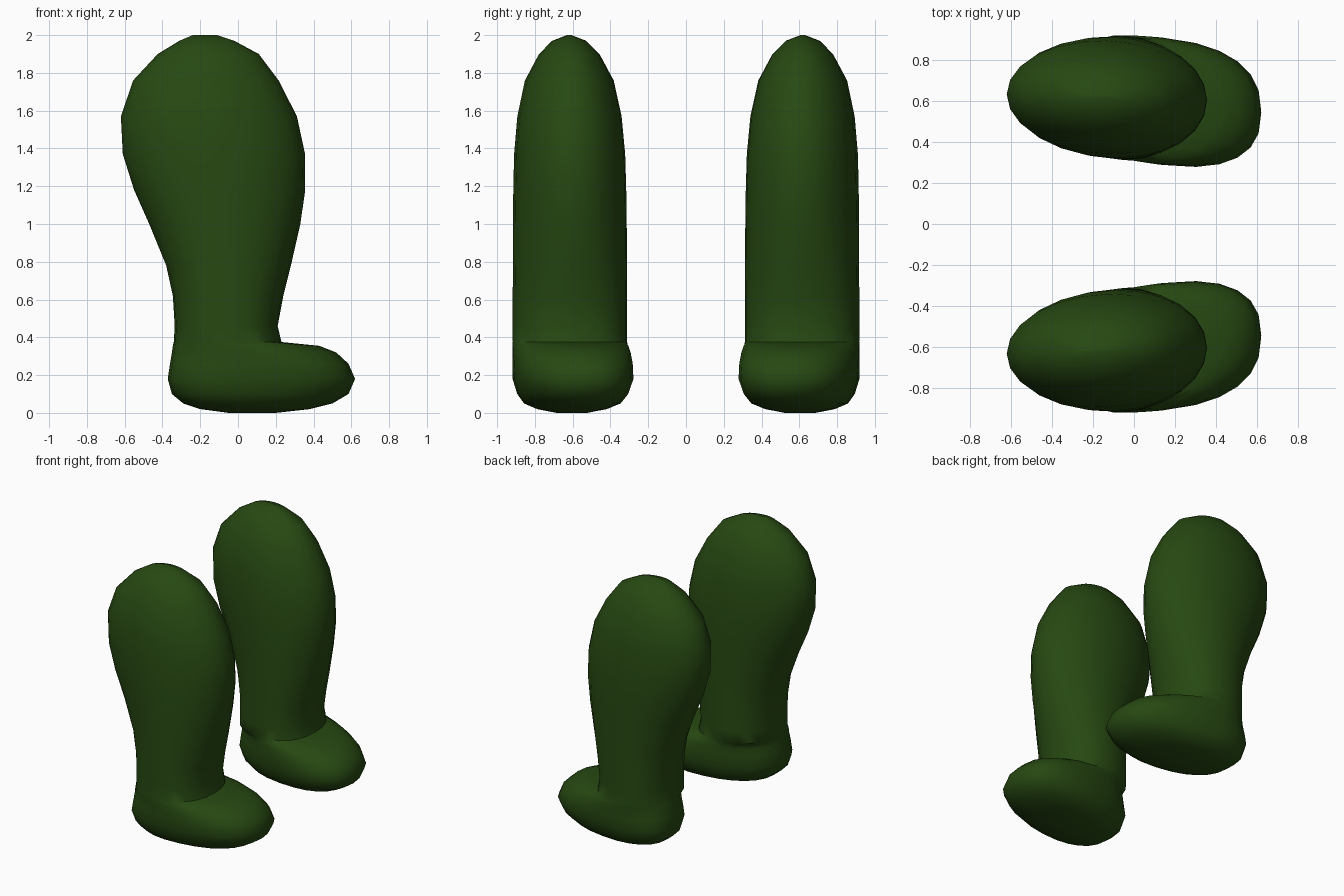
import bpy, bmesh, math

green = bpy.data.materials.new("dark green")
green.diffuse_color = (0.020, 0.066, 0.006, 1)

# Horizontal sections: z, back x, toe x, x of widest point, half width, squareness
RINGS = [
    (0.00, -0.05, 0.20, 0.08, 0.08, 2.0),
    (0.02, -0.20, 0.38, 0.08, 0.18, 2.2),
    (0.05, -0.29, 0.50, 0.10, 0.25, 2.3),
    (0.10, -0.35, 0.585, 0.12, 0.285, 2.4),
    (0.18, -0.372, 0.62, 0.14, 0.31, 2.5),
    (0.26, -0.36, 0.585, 0.12, 0.31, 2.4),
    (0.32, -0.35, 0.52, 0.06, 0.308, 2.2),
    (0.355, -0.345, 0.43, 0.0, 0.305, 2.1),
    (0.375, -0.34, 0.23, -0.04, 0.303, 2.3),
    (0.46, -0.335, 0.21, -0.05, 0.303, 2.3),
    (0.62, -0.345, 0.24, -0.05, 0.303, 2.2),
    (0.78, -0.38, 0.28, -0.05, 0.302, 2.1),
    (1.00, -0.47, 0.33, -0.06, 0.301, 2.0),
    (1.18, -0.55, 0.356, -0.08, 0.299, 2.0),
    (1.37, -0.61, 0.355, -0.10, 0.294, 2.0),
    (1.57, -0.62, 0.312, -0.13, 0.276, 2.0),
    (1.76, -0.555, 0.215, -0.16, 0.235, 2.0),
    (1.90, -0.425, 0.11, -0.17, 0.16, 2.0),
    (1.97, -0.31, -0.02, -0.18, 0.09, 2.0),
    (2.00, -0.24, -0.11, -0.18, 0.012, 2.0),
]
SIDES = 24


def power(v, e):
    return math.copysign(abs(v) ** e, v)


def build_leg(name, side):
    bm = bmesh.new()
    loops = []
    for z, back, toe, mid, half, n in RINGS:
        skew = 0.11 if z < 0.36 else 0.03      # toes turn inward
        loop = []
        for i in range(SIDES):
            a = math.tau * i / SIDES
            c, s = power(math.cos(a), 2 / n), power(math.sin(a), 2 / n)
            x = mid + c * ((toe - mid) if c > 0 else (mid - back))
            y = 0.613 - skew * x + s * half
            loop.append(bm.verts.new((x, side * y, z)))
        loops.append(loop)
    for lo, hi in zip(loops, loops[1:]):
        for i in range(SIDES):
            j = (i + 1) % SIDES
            bm.faces.new((lo[i], lo[j], hi[j], hi[i]))
    bm.faces.new(loops[0])
    bm.faces.new(loops[-1])
    bmesh.ops.recalc_face_normals(bm, faces=bm.faces[:])
    me = bpy.data.meshes.new(name)
    bm.to_mesh(me)
    bm.free()
    me.materials.append(green)
    ob = bpy.data.objects.new(name, me)
    bpy.context.collection.objects.link(ob)
    bpy.ops.object.select_all(action='DESELECT')
    ob.select_set(True)
    bpy.context.view_layer.objects.active = ob
    bpy.ops.object.shade_smooth_by_angle(angle=math.radians(50))


# Pair of legs with feet
build_leg("left_leg", 1)
build_leg("right_leg", -1)
